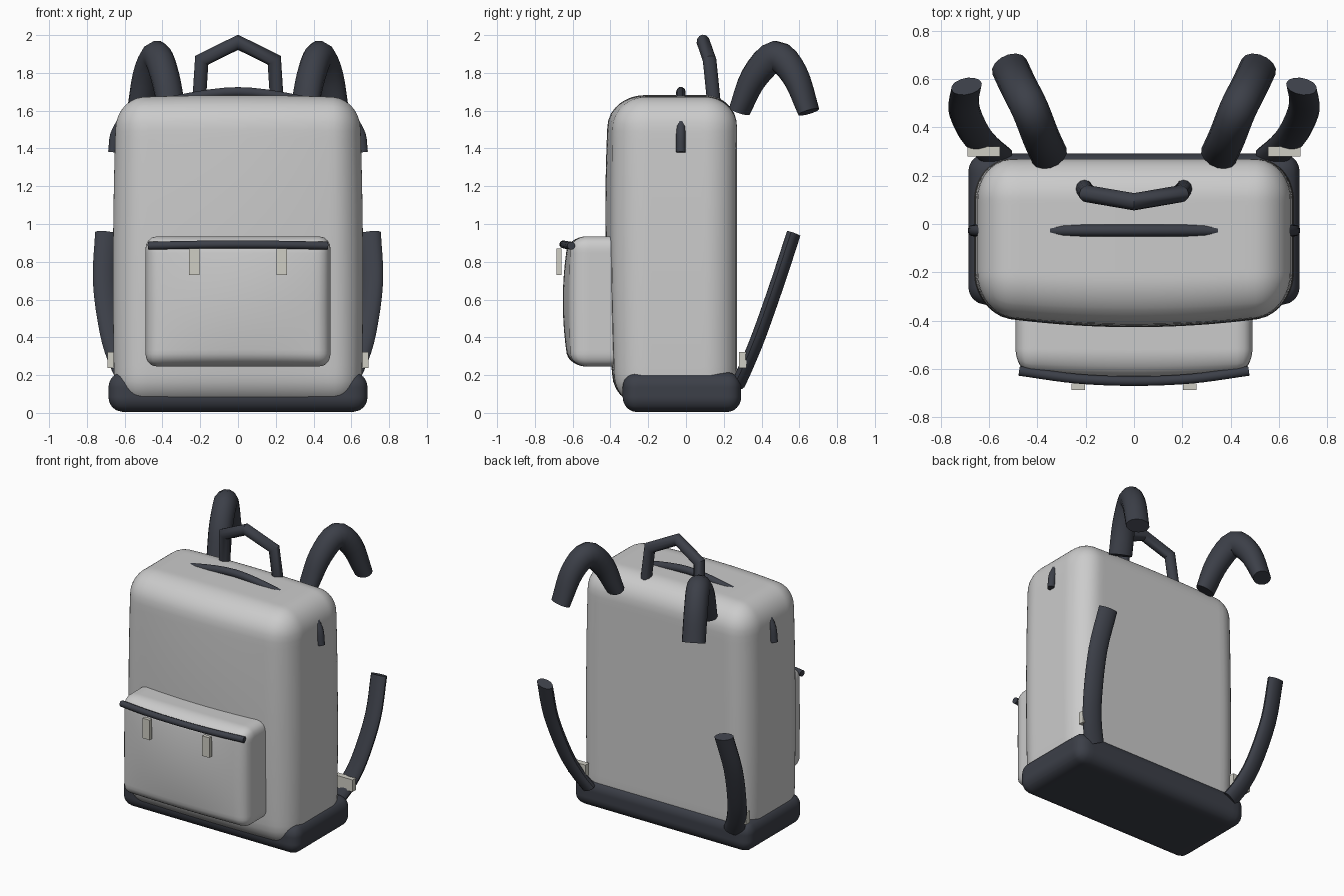
import bpy, bmesh, math
from mathutils import Vector

if "Cube" in bpy.data.objects:
    bpy.data.objects.remove(bpy.data.objects["Cube"])


def material(name, rgb):
    m = bpy.data.materials.new(name)
    m.diffuse_color = (*rgb, 1)
    m.use_nodes = True
    m.node_tree.nodes["Principled BSDF"].inputs["Base Color"].default_value = m.diffuse_color
    return m


DARK = material("dark_fabric", (0.045, 0.05, 0.065))
CREAM = material("buckle_cream", (0.62, 0.61, 0.55))


def finish(bm, name, mat=None, angle=40):
    bmesh.ops.recalc_face_normals(bm, faces=bm.faces)
    me = bpy.data.meshes.new(name)
    bm.to_mesh(me)
    bm.free()
    ob = bpy.data.objects.new(name, me)
    bpy.context.collection.objects.link(ob)
    if mat:
        me.materials.append(mat)
    bpy.ops.object.select_all(action='DESELECT')
    ob.select_set(True)
    bpy.context.view_layer.objects.active = ob
    if angle:
        bpy.ops.object.shade_smooth_by_angle(angle=math.radians(angle))
    return ob


def rounded_box(name, lo, hi, radius, mat=None, warp=None, cuts=36):
    """Box with a separate corner radius per axis; warp adjusts each point."""
    lo, hi = Vector(lo), Vector(hi)
    c, h = (lo + hi) / 2, (hi - lo) / 2
    bm = bmesh.new()
    bmesh.ops.create_cube(bm, size=2)
    bmesh.ops.subdivide_edges(bm, edges=bm.edges[:], cuts=cuts, use_grid_fill=True)
    for v in bm.verts:
        p = Vector([v.co[i] * h[i] for i in range(3)])
        core = Vector([max(-(h[i] - radius[i]), min(h[i] - radius[i], p[i])) for i in range(3)])
        d = Vector([(p[i] - core[i]) / radius[i] for i in range(3)]).normalized()
        q = core + Vector([d[i] * radius[i] for i in range(3)])
        u = Vector([q[i] / h[i] for i in range(3)])
        v.co = c + q
        if warp:
            warp(v.co, u)
    return finish(bm, name, mat)


def box(name, lo, hi, mat):
    bm = bmesh.new()
    bmesh.ops.create_cube(bm, size=1)
    for v in bm.verts:
        v.co = [(lo[i] + hi[i]) / 2 + v.co[i] * (hi[i] - lo[i]) for i in range(3)]
    return finish(bm, name, mat, 0)


def smooth_path(pts, steps):
    """Catmull-Rom interpolation."""
    pts = [Vector(p) for p in pts]
    ext = [2 * pts[0] - pts[1]] + pts + [2 * pts[-1] - pts[-2]]
    out = []
    for i in range(len(pts) - 1):
        a, b, c, d = ext[i:i + 4]
        for k in range(steps):
            t = k / steps
            out.append(0.5 * (2 * b + (c - a) * t + (2 * a - 5 * b + 4 * c - d) * t * t
                              + (3 * b - a - 3 * c + d) * t ** 3))
    return out + [pts[-1]]


def sweep(name, pts, side, width, thick, mat, sides=14):
    """Oval tube; width runs along side, thick(t) along the other axis."""
    pts = [Vector(p) for p in pts]
    n = len(pts)
    bm = bmesh.new()
    rings = []
    for i, p in enumerate(pts):
        a = (p - pts[i - 1]).normalized() if i else (pts[1] - p).normalized()
        b = (pts[i + 1] - p).normalized() if i < n - 1 else a
        t = (a + b).normalized()
        s = Vector(side)
        s = (s - t * s.dot(t)).normalized()
        up = t.cross(s)
        miter = 1 / max(0.5, t.dot(b))
        # the miter stretches only the axis lying in the bend plane
        bend = (b - a)
        ms = miter if abs(bend.dot(s)) > abs(bend.dot(up)) else 1
        mu = miter if ms == 1 else 1
        th = thick(i / (n - 1))
        rings.append([bm.verts.new(p + s * width * ms * math.cos(w) + up * th * mu * math.sin(w))
                      for w in (2 * math.pi * k / sides for k in range(sides))])
    for r0, r1 in zip(rings, rings[1:]):
        for k in range(sides):
            j = (k + 1) % sides
            bm.faces.new((r0[k], r0[j], r1[j], r1[k]))
    bm.faces.new(rings[0])
    bm.faces.new(rings[-1])
    return finish(bm, name, mat)


# Main bag: front bulges forward, crown slightly domed
def bulge_body(co, u):
    if u.y < 0:
        co.y += 0.055 * u.y * max(0, 1 - u.x ** 2) * (1 - (co.z - 1.05) ** 2 / 1.1)
    co.z += 0.015 * max(0, u.z) * (1 - u.x ** 2)
    co.x *= 1 - 0.03 * (co.z - 0.7) ** 2


rounded_box("main_bag", (-0.662, -0.372, 0.03), (0.662, 0.27, 1.667),
            (0.15, 0.17, 0.16), warp=bulge_body)

# Dark padded base
rounded_box("base_panel", (-0.685, -0.335, 0.005), (0.685, 0.292, 0.215),
            (0.075, 0.075, 0.08), DARK)


# Front pocket with a gently puffed face
def bulge_pocket(co, u):
    if u.y < 0:
        co.y += 0.045 * u.y * (1 - u.x ** 2) * (1 - u.z ** 2 * 0.7)


rounded_box("front_pocket", (-0.49, -0.607, 0.245), (0.49, -0.32, 0.935),
            (0.06, 0.09, 0.07), warp=bulge_pocket, cuts=30)

# Pocket trim and its two tabs
sweep("pocket_trim", smooth_path([(-0.475, -0.608, 0.885), (-0.24, -0.64, 0.89), (0, -0.65, 0.892),
                                  (0.24, -0.64, 0.89), (0.475, -0.608, 0.885)], 5),
      (0, 0, 1), 0.021, lambda t: 0.021, DARK, 10)
for s, tag in ((-1, "left"), (1, "right")):
    x = s * 0.231
    box("pocket_tab_" + tag, (x - 0.028, -0.686, 0.73), (x + 0.028, -0.66, 0.87), CREAM)

# Zip piping arching over the crown and surfacing at the sides
half = [(0.663, 1.38), (0.645, 1.49), (0.56, 1.59), (0.36, 1.65)]
arc = [(-x, -0.027, z) for x, z in half] + [(0, -0.027, 1.7)] + [(x, -0.027, z) for x, z in half[::-1]]
sweep("zip_piping", smooth_path(arc, 5), (0, 1, 0), 0.025, lambda t: 0.026, DARK, 10)

# Angular grab handle
sweep("grab_handle", [(-0.208, 0.15, 1.62), (-0.192, 0.125, 1.867), (0, 0.092, 1.962),
                      (0.192, 0.125, 1.867), (0.208, 0.15, 1.62)],
      (0, 1, 0.1), 0.036, lambda t: 0.036, DARK, 12)

for s, tag in ((-1, "left"), (1, "right")):
    # Upper shoulder strap arch
    sweep("upper_strap_" + tag,
          smooth_path([(s * 0.35, 0.283, 1.598), (s * 0.385, 0.36, 1.775), (s * 0.43, 0.475, 1.887),
                       (s * 0.48, 0.575, 1.79), (s * 0.515, 0.65, 1.593)], 4),
          (0.9, -s * 0.4, 0), 0.077, lambda t: 0.054 + 0.027 * math.sin(math.pi * t), DARK)
    # Lower strap tail
    sweep("lower_strap_" + tag,
          smooth_path([(s * 0.56, 0.275, 0.15), (s * 0.618, 0.325, 0.26), (s * 0.668, 0.39, 0.42),
                       (s * 0.705, 0.485, 0.69), (s * 0.693, 0.57, 0.95)], 4),
          (1, -s * 0.25, 0), 0.065, lambda t: 0.036, DARK)
    # Strap adjuster
    x = s * 0.622
    box("strap_adjuster_" + tag, (x - 0.068, 0.28, 0.238), (x + 0.068, 0.32, 0.322), CREAM)
